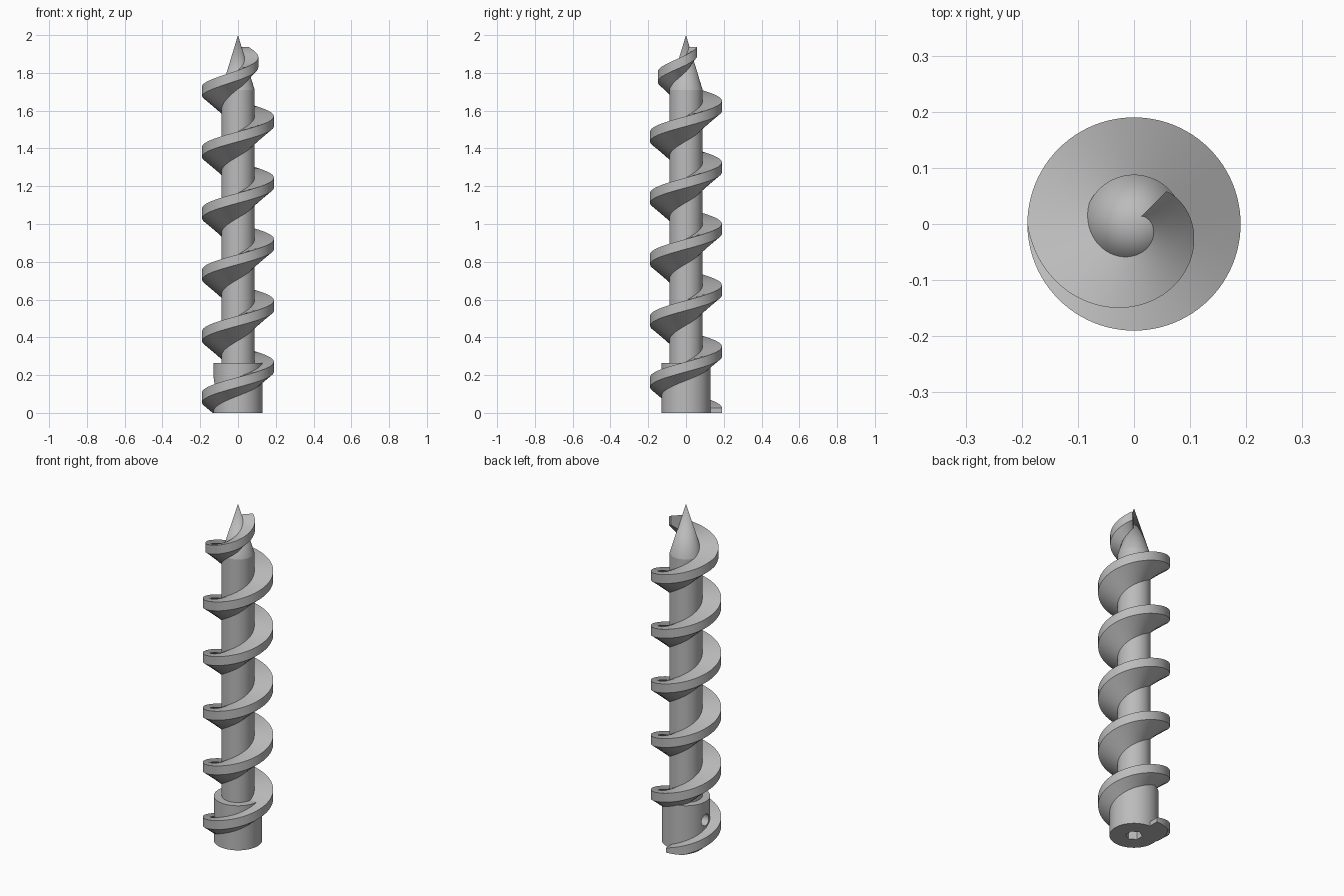
import bpy, bmesh, math
from mathutils import Matrix, Vector

cube = bpy.data.objects.get("Cube")
if cube:
    bpy.data.objects.remove(cube, do_unlink=True)

SHAFT_R, SHAFT_TOP, TIP = 0.088, 1.71, 2.0
COLLAR_R, COLLAR_TOP = 0.13, 0.265
FLIGHT_R, RIM, PITCH, SLOPE = 0.19, 0.053, 0.325, 0.77
STEPS = 96                      # sections per turn

steel = bpy.data.materials.new("grey_steel")
steel.use_nodes = True
steel.diffuse_color = (0.5, 0.5, 0.5, 1)
steel.node_tree.nodes["Principled BSDF"].inputs["Base Color"].default_value = steel.diffuse_color


def add_object(name, bm):
    bmesh.ops.recalc_face_normals(bm, faces=bm.faces)
    mesh = bpy.data.meshes.new(name)
    bm.to_mesh(mesh)
    bm.free()
    obj = bpy.data.objects.new(name, mesh)
    bpy.context.collection.objects.link(obj)
    mesh.materials.append(steel)
    return obj


def cylinder(name, radius, z0, z1, sides=96, top_radius=None, matrix=Matrix()):
    bm = bmesh.new()
    place = matrix @ Matrix.Translation((0, 0, (z0 + z1) / 2))
    bmesh.ops.create_cone(bm, cap_ends=True, segments=sides, radius1=radius,
                          radius2=radius if top_radius is None else top_radius,
                          depth=z1 - z0, matrix=place)
    bmesh.ops.remove_doubles(bm, verts=bm.verts, dist=1e-6)
    return add_object(name, bm)


def cut(target, cutter):
    mod = target.modifiers.new("cut", "BOOLEAN")
    mod.operation, mod.solver, mod.object = "DIFFERENCE", "EXACT", cutter
    bpy.context.view_layer.objects.active = target
    bpy.ops.object.modifier_apply(modifier=mod.name)
    bpy.data.objects.remove(cutter, do_unlink=True)


def core_radius(z):
    return SHAFT_R * min(1, max(0, (TIP - z) / (TIP - SHAFT_TOP)))


# Shaft and pointed tip
shaft = cylinder("shaft", SHAFT_R, 0.24, SHAFT_TOP)
tip = cylinder("pointed_tip", SHAFT_R, SHAFT_TOP, TIP, top_radius=0)

# Drive collar with a hexagonal socket below and a set screw hole in one side
collar = cylinder("drive_collar", COLLAR_R, 0, COLLAR_TOP)
cut(collar, cylinder("socket_cutter", 0.045, -0.1, 0.22, sides=6))
side = Matrix.Translation((0, 0, 0.155)) @ Matrix.Rotation(-math.pi / 2, 4, "Y")
cut(collar, cylinder("screw_cutter", 0.034, 0, 0.2, sides=32, matrix=side))

# Helical flight: flat top, vertical rim, sloping underside, narrowing along the tip
bm = bmesh.new()
rings = []
for i in range(int(5.875 * STEPS) + 1):
    turn = i / STEPS
    angle = math.pi / 2 + turn * math.tau
    top = turn * PITCH + RIM / 2
    low = top - RIM
    outer = FLIGHT_R - 0.172 * max(0, turn - 5.25)
    root_top = max(core_radius(top) - 0.008, 0.004)
    root_z = low - (outer - root_top) * SLOPE
    root_low = max(core_radius(root_z) - 0.008, 0.004)
    root_z = low - (outer - root_low) * SLOPE
    profile = [(root_top, top), (outer, top), (outer, low), (root_low, root_z)]
    rings.append([bm.verts.new((r * math.cos(angle), r * math.sin(angle), z))
                  for r, z in profile])
for a, b in zip(rings, rings[1:]):
    for k in range(4):
        n = (k + 1) % 4
        bm.faces.new((a[k], a[n], b[n], b[k]))
bm.faces.new(rings[0])
bm.faces.new(rings[-1])
# Trim the flight level with the base
result = bmesh.ops.bisect_plane(bm, geom=bm.verts[:] + bm.edges[:] + bm.faces[:],
                                plane_co=Vector(), plane_no=(0, 0, 1), clear_inner=True)
open_edges = [e for e in bm.edges if e.is_boundary]
bmesh.ops.holes_fill(bm, edges=open_edges, sides=0)
flight = add_object("helical_flight", bm)

# Smooth curved faces, crisp edges
bpy.ops.object.select_all(action="DESELECT")
for obj in (shaft, tip, collar, flight):
    obj.select_set(True)
bpy.context.view_layer.objects.active = flight
bpy.ops.object.shade_smooth_by_angle(angle=math.radians(30))
